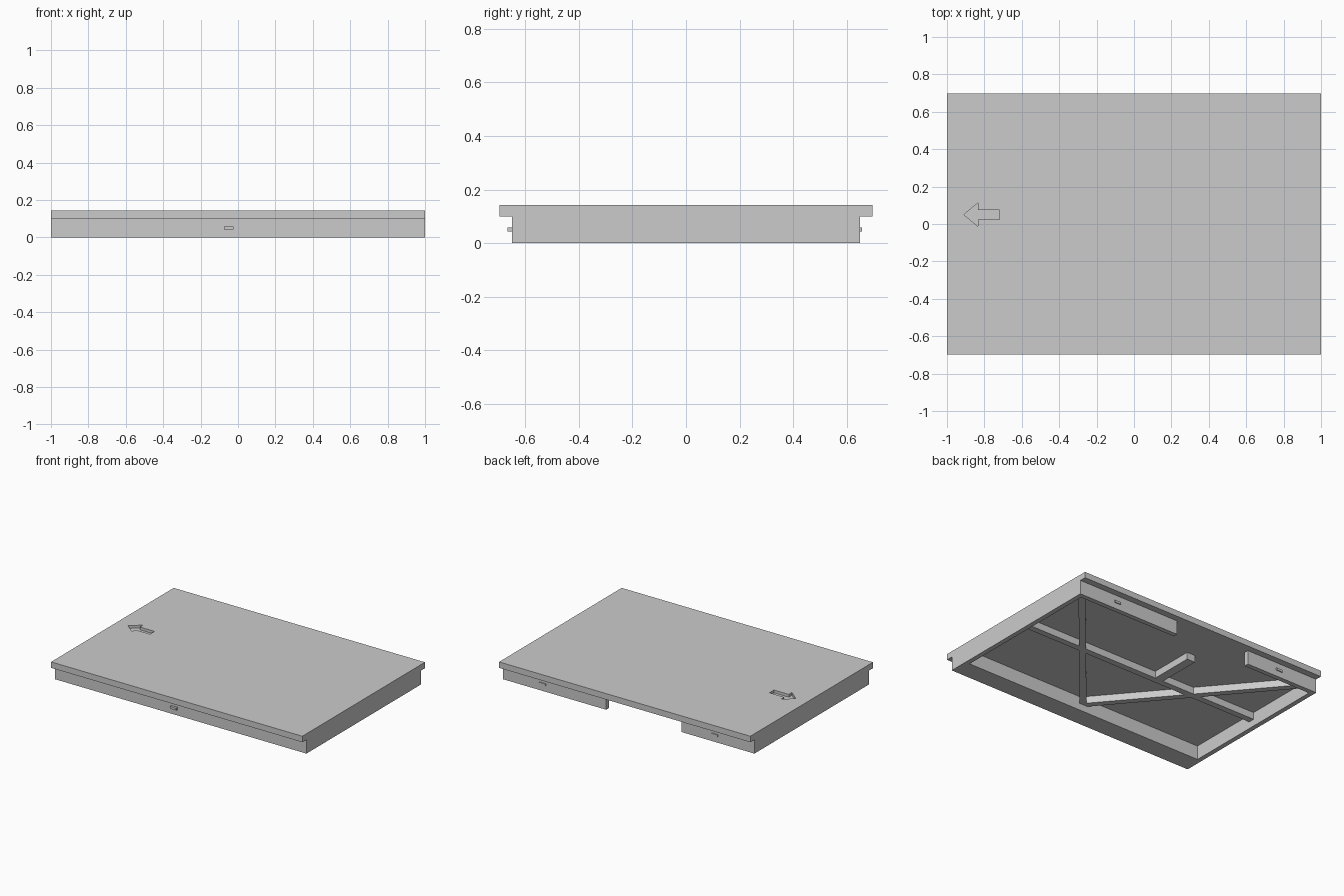
import bpy
import bmesh
from math import atan2, hypot
from mathutils import Matrix, Vector

if "Cube" in bpy.data.objects:
    bpy.data.objects.remove(bpy.data.objects["Cube"], do_unlink=True)

grey = bpy.data.materials.new("light_grey")
grey.use_nodes = True
grey.diffuse_color = (0.6, 0.6, 0.6, 1)
grey.node_tree.nodes["Principled BSDF"].inputs["Base Color"].default_value = grey.diffuse_color

HALF_Y = 0.65      # skirt half depth
WALL = 0.034       # skirt wall thickness
TOP = 0.143        # upper surface height
CEIL = 0.1         # underside of the panel
RIB_Z = 0.05       # lower edge of the ribs


def make_object(name, bm):
    bmesh.ops.recalc_face_normals(bm, faces=bm.faces)
    mesh = bpy.data.meshes.new(name)
    bm.to_mesh(mesh)
    bm.free()
    mesh.materials.append(grey)
    obj = bpy.data.objects.new(name, mesh)
    bpy.context.collection.objects.link(obj)
    return obj


def box(name, x, y, z):
    bm = bmesh.new()
    size = Vector((x[1] - x[0], y[1] - y[0], z[1] - z[0]))
    mid = Vector((sum(x), sum(y), sum(z))) / 2
    bmesh.ops.create_cube(bm, size=1, matrix=Matrix.Translation(mid) @ Matrix.Diagonal(size).to_4x4())
    return make_object(name, bm)


def prism(name, outline, z0, z1):
    bm = bmesh.new()
    face = bm.faces.new([bm.verts.new((x, y, z0)) for x, y in outline])
    up = bmesh.ops.extrude_face_region(bm, geom=[face])["geom"]
    bmesh.ops.translate(bm, verts=[v for v in up if isinstance(v, bmesh.types.BMVert)],
                        vec=(0, 0, z1 - z0))
    return make_object(name, bm)


def bar(name, start, end, width):
    dx, dy = end[0] - start[0], end[1] - start[1]
    obj = box(name, (0, hypot(dx, dy)), (-width / 2, width / 2), (RIB_Z, CEIL))
    obj.data.transform(Matrix.Translation((*start, 0)) @ Matrix.Rotation(atan2(dy, dx), 4, "Z"))
    return obj


# Top panel with an engraved arrow
panel = box("top_panel", (-1, 1), (-0.697, 0.697), (CEIL, TOP))
half_arrow = [(-0.835, 0.062), (-0.835, 0.026), (-0.718, 0.026)]
outline = [(-0.91, 0)] + half_arrow + [(x, -y) for x, y in reversed(half_arrow)]
cutter = prism("arrow_cutter", [(x, y + 0.05) for x, y in outline], TOP - 0.02, TOP + 0.02)
cutter.hide_render = True
cut = panel.modifiers.new("arrow_cut", "BOOLEAN")
cut.operation = "DIFFERENCE"
cut.solver = "EXACT"
cut.object = cutter
bpy.context.view_layer.objects.active = panel
bpy.ops.object.modifier_apply(modifier=cut.name)
bpy.data.objects.remove(cutter, do_unlink=True)

# Skirt: wide front rail, thin side walls, back wall with a gap
box("front_rail", (-1, 1), (-HALF_Y, -0.51), (0, CEIL))
for side, s in (("left", 1), ("right", -1)):
    box(side + "_wall", sorted((s, s * (1 - WALL))), (-0.51, HALF_Y), (0, CEIL))
inner = 1 - WALL
box("back_wall_left", (0.18, inner), (HALF_Y - WALL, HALF_Y), (0, CEIL))
box("back_wall_right", (-inner, -0.42), (HALF_Y - WALL, HALF_Y), (0, CEIL))

# Small locating tabs
for name, x, y in (("front_tab", -0.05, (-0.667, -HALF_Y)),
                   ("back_tab_left", 0.685, (HALF_Y, 0.657)),
                   ("back_tab_right", -0.685, (HALF_Y, 0.657))):
    box(name, (x - 0.025, x + 0.025), y, (0.043, 0.059))

# Stiffening ribs under the panel
for side, s in (("left", 1), ("right", -1)):
    bar(side + "_diagonal_rib", (s * 0.97, 0.63), (0, -0.515), 0.045)
bar("long_rib", (-inner, 0.035), (inner, 0.035), 0.045)
bar("short_rib", (-0.165, 0.035), (-0.165, 0.38), 0.065)
